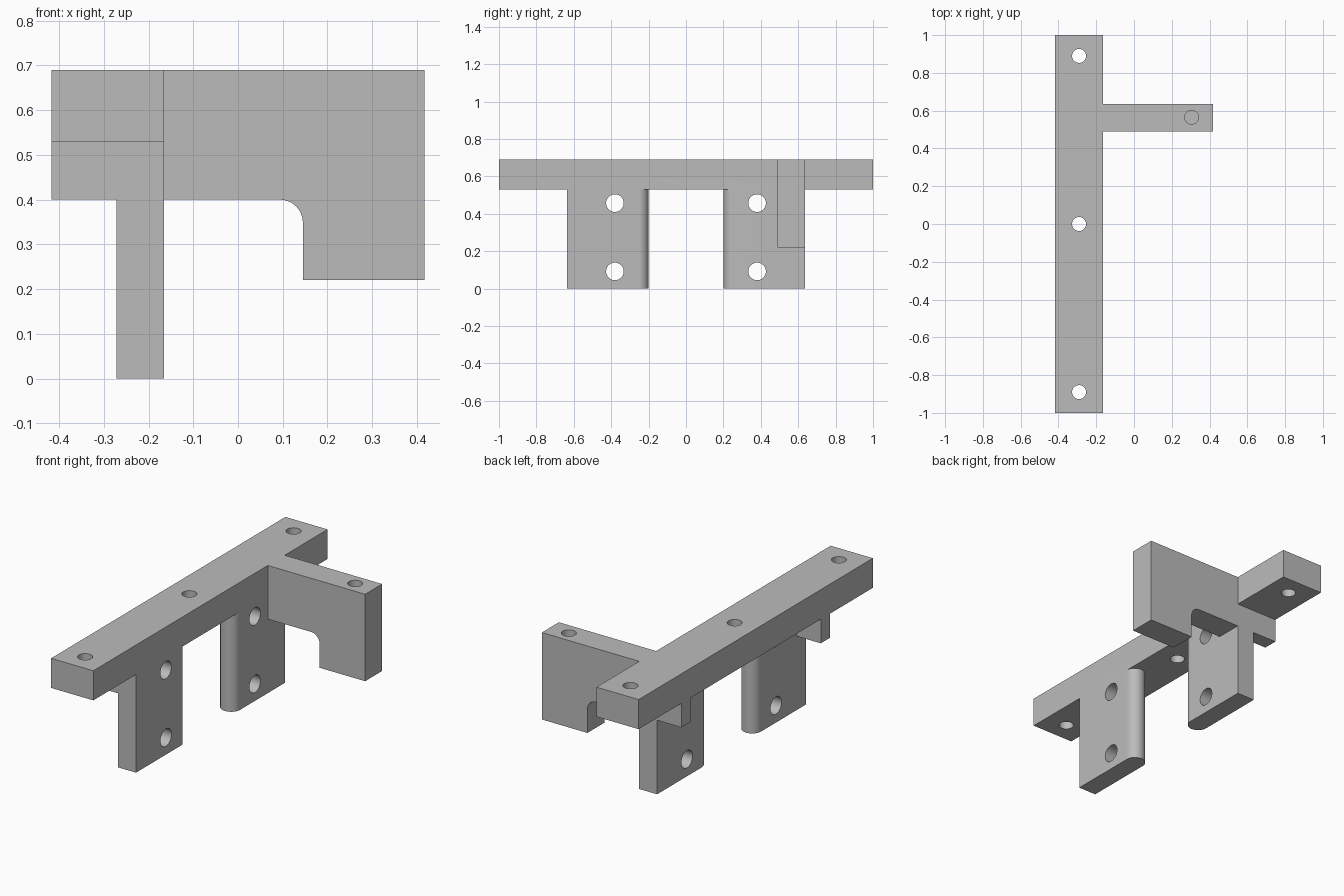
import bpy, bmesh, math
from mathutils import Vector

if "Cube" in bpy.data.objects:
    bpy.data.objects.remove(bpy.data.objects["Cube"])

grey = bpy.data.materials.new("plain grey")
grey.use_nodes = True
colour = (0.5, 0.5, 0.5, 1)
grey.diffuse_color = colour
grey.node_tree.nodes["Principled BSDF"].inputs["Base Color"].default_value = colour


def prism(name, profile, axis, low, high):
    """Extrude a 2D profile along an axis; the profile uses the other two axes in order."""
    bm = bmesh.new()

    def place(p, h):
        c = list(p)
        c.insert("xyz".index(axis), h)
        return bm.verts.new(c)

    face = bm.faces.new([place(p, low) for p in profile])
    moved = bmesh.ops.extrude_face_region(bm, geom=[face])["geom"]
    shift = Vector([high - low if a == axis else 0 for a in "xyz"])
    bmesh.ops.translate(bm, vec=shift, verts=[g for g in moved if isinstance(g, bmesh.types.BMVert)])
    bmesh.ops.recalc_face_normals(bm, faces=bm.faces)
    mesh = bpy.data.meshes.new(name)
    bm.to_mesh(mesh)
    bm.free()
    mesh.materials.append(grey)
    obj = bpy.data.objects.new(name, mesh)
    bpy.context.collection.objects.link(obj)
    return obj


def arc(cx, cy, r, start, end, steps):
    angles = [math.radians(start + (end - start) * i / steps) for i in range(steps + 1)]
    return [(cx + r * math.cos(a), cy + r * math.sin(a)) for a in angles]


def rect(x0, x1, y0, y1):
    return [(x0, y0), (x1, y0), (x1, y1), (x0, y1)]


def disc(cx, cy, r):
    return arc(cx, cy, r, 0, 360, 40)[:-1]


BACK, LEG, FACE, END = -0.417, -0.272, -0.165, 0.417
TOP, UNDER, STEP = 0.69, 0.53, 0.40
OUTER = 0.635

# Long mounting bar
bracket = prism("bracket", rect(BACK, FACE, -1, 1), "z", UNDER, TOP)

# Two legs with fully rounded inner edges, and a small rib behind each
parts = []
radius = (FACE - LEG) / 2
for side, s in (("left", 1), ("right", -1)):
    tip = arc((LEG + FACE) / 2, 0.2 + radius, radius, 180, 360, 24)
    outline = [(x, s * y) for x, y in tip + [(FACE, OUTER), (LEG, OUTER)]]
    parts.append(prism(side + "_leg", outline, "z", 0, UNDER + 0.06))
    rib = rect(BACK, LEG + 0.04, s * 0.555, s * OUTER)
    parts.append(prism(side + "_rib", rib, "z", STEP, UNDER + 0.06))

# Side arm with a hooked end and a filleted inner corner
hook = [(FACE - 0.05, TOP), (FACE - 0.05, STEP)] + arc(0.093, STEP - 0.052, 0.052, 90, 0, 12)
hook += [(0.145, 0.22), (END, 0.22), (END, TOP)]
parts.append(prism("side_arm", hook, "y", 0.49, OUTER))

# Screw holes: through the bar, through the legs, and blind in the arm
holes = [prism("bar_hole", disc(-0.291, y, 0.037), "z", 0.45, 0.8) for y in (-0.89, 0, 0.89)]
holes += [prism("leg_hole", disc(y, z, 0.047), "x", -0.5, 0)
          for y in (-0.38, 0.38) for z in (0.092, 0.457)]
holes.append(prism("arm_hole", disc(0.305, 0.565, 0.037), "z", 0.45, 0.8))

# Merge everything into one solid
bpy.context.view_layer.objects.active = bracket
for operation, tools in (("UNION", parts), ("DIFFERENCE", holes)):
    for tool in tools:
        mod = bracket.modifiers.new(tool.name, "BOOLEAN")
        mod.operation, mod.object, mod.solver = operation, tool, "EXACT"
        bpy.ops.object.modifier_apply(modifier=mod.name)
        bpy.data.objects.remove(tool)

bpy.ops.object.select_all(action="DESELECT")
bracket.select_set(True)
bpy.ops.object.shade_smooth_by_angle(angle=math.radians(30))
